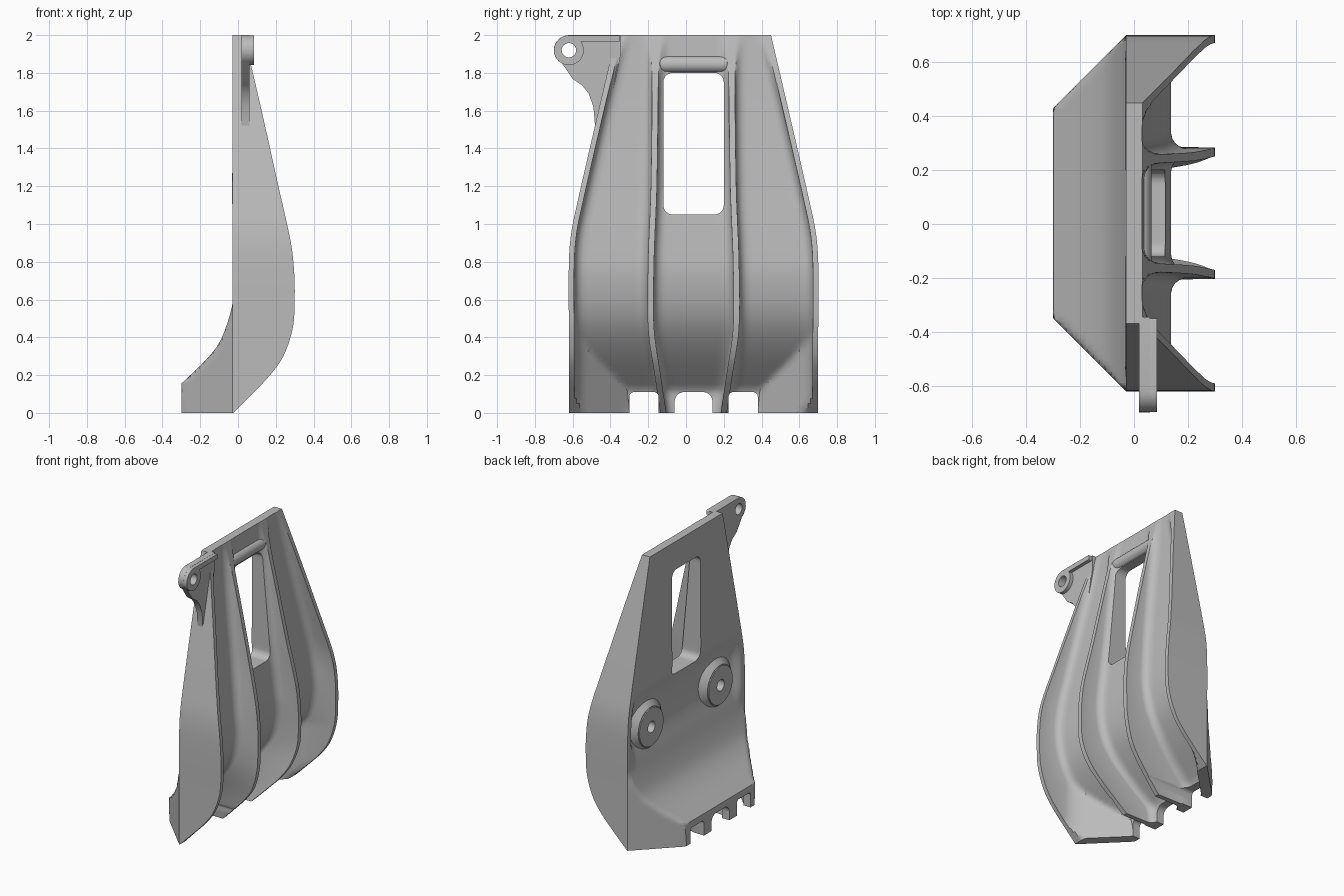
import bpy, bmesh, math
from mathutils import Matrix

old = bpy.data.objects.get("Cube")
if old:
    bpy.data.objects.remove(old, do_unlink=True)

steel = bpy.data.materials.new("cast grey")
steel.use_nodes = True
GREY = (0.5, 0.5, 0.5, 1)
steel.diffuse_color = GREY
steel.node_tree.nodes["Principled BSDF"].inputs["Base Color"].default_value = GREY

MID = 0.04      # middle of the panel along y
FACE = -0.03    # flat inner face


def smooth_curve(points):
    """Smooth function through (z, value) points."""
    n = len(points)
    slopes = []
    for i in range(n):
        a, b = points[max(i - 1, 0)], points[min(i + 1, n - 1)]
        slopes.append((b[1] - a[1]) / (b[0] - a[0]))

    def f(z):
        i = 0
        while i < n - 2 and z > points[i + 1][0]:
            i += 1
        (z0, v0), (z1, v1) = points[i], points[i + 1]
        h = z1 - z0
        t = min(max((z - z0) / h, 0), 1)
        return ((1 + 2 * t) * (1 - t) ** 2 * v0 + t * (1 - t) ** 2 * h * slopes[i]
                + t * t * (3 - 2 * t) * v1 + t * t * (t - 1) * h * slopes[i + 1])
    return f


# Profiles along the height
half_width = smooth_curve([(0, .66), (.4, .66), (.8, .66), (.95, .648), (1.1, .618), (1.55, .515), (2, .41)])
rib_x = smooth_curve([(0, -.025), (.1, .075), (.2, .17), (.3, .24), (.45, .29), (.6, .3),
                      (.75, .297), (.9, .28), (1.2, .214), (1.6, .125), (2, .032)])
skin_x = smooth_curve([(0, -.36), (.11, -.25), (.33, -.03), (.5, .085), (.7, .135), (.9, .13),
                       (1.2, .1), (1.7, .05), (2, .03)])
scoop_x = smooth_curve([(.155, -.3), (.28, -.17), (.37, -.1), (.48, -.055), (.6, -.022), (.75, .015),
                        (.9, .02), (1, 0), (1.1, FACE), (1.3, FACE), (2, FACE)])
rib_offset = smooth_curve([(0, .16), (.2, .19), (.45, .225), (.8, .225), (1.2, .21), (2, .2)])


def fillet(s, r=.055):
    return r - math.sqrt(r * r - (r - s) ** 2) if 0 <= s < r else 0


def inner_x(z, d):
    scoop = scoop_x(z) if z > .155 else -.3
    if scoop > FACE:
        t = min(max((d - .03) / .08, 0), 1)
        return FACE + (scoop - FACE) * t * t * (3 - 2 * t)
    return max(scoop, FACE - d)


def outer_x(z, d, rib_gap):
    if d < .03 or rib_gap < .0165:
        return max(rib_x(z), inner_x(z, d) + .002)
    base = max(skin_x(z), .07 - d if z < .6 else -1, inner_x(z, d) + .055)
    base += max(fillet(d - .03), fillet(rib_gap - .0165))
    return max(min(base, rib_x(z)), inner_x(z, d) + .002)


def span(a, b, n):
    return [a + (b - a) * i / n for i in range(1, n)]


def columns(z):
    """Half of the y positions, from the outer flange to the middle."""
    w, r = half_width(z), rib_offset(z)
    edge = [w - k for k in (0, .029, .031, .04, .055, .075, .1)]
    rib = [r + k for k in (.09, .07, .05, .033, .022, .017, .016, 0)]
    rib += [r - k for k in (.016, .017, .022, .033, .05, .07, .09)]
    return edge + span(edge[-1], rib[0], 14) + rib + span(rib[-1], 0, 5) + [0]


def finish(ob, angle=32):
    ob.data.materials.clear()
    ob.data.materials.append(steel)
    bpy.ops.object.select_all(action='DESELECT')
    ob.select_set(True)
    bpy.context.view_layer.objects.active = ob
    bpy.ops.object.shade_smooth_by_angle(angle=math.radians(angle))
    return ob


def make_object(name, bm):
    bmesh.ops.recalc_face_normals(bm, faces=bm.faces)
    me = bpy.data.meshes.new(name)
    bm.to_mesh(me)
    bm.free()
    ob = bpy.data.objects.new(name, me)
    bpy.context.collection.objects.link(ob)
    return ob


def prism(name, outline, x0, x1):
    """Extrude a (y, z) outline along x."""
    bm = bmesh.new()
    face = bm.faces.new([bm.verts.new((x0, y, z)) for y, z in outline])
    new = bmesh.ops.extrude_face_region(bm, geom=[face])["geom"]
    bmesh.ops.translate(bm, vec=(x1 - x0, 0, 0), verts=[v for v in new if isinstance(v, bmesh.types.BMVert)])
    return make_object(name, bm)


def arc(y, z, r, a0, a1, n=8):
    angles = [math.radians(a0 + (a1 - a0) * i / n) for i in range(n + 1)]
    return [(y + r * math.cos(a), z + r * math.sin(a)) for a in angles]


def rounded(y0, y1, z0, z1, r):
    return (arc(y1 - r, z1 - r, r, 0, 90) + arc(y0 + r, z1 - r, r, 90, 180)
            + arc(y0 + r, z0 + r, r, 180, 270) + arc(y1 - r, z0 + r, r, 270, 360))


def cone(name, centre, r1, r2, depth, axis='Y'):
    bm = bmesh.new()
    bmesh.ops.create_cone(bm, cap_ends=True, segments=40, radius1=r1, radius2=r2, depth=depth)
    bmesh.ops.transform(bm, matrix=Matrix.Translation(centre) @ Matrix.Rotation(math.radians(90), 4, axis),
                        verts=bm.verts)
    return make_object(name, bm)


def cut(ob, cutters):
    for c in cutters:
        mod = ob.modifiers.new("cut", 'BOOLEAN')
        mod.operation, mod.solver, mod.object = 'DIFFERENCE', 'EXACT', c
        bpy.context.view_layer.objects.active = ob
        bpy.ops.object.modifier_apply(modifier=mod.name)


# Cast panel: inner and outer skins with flanges and two ribs
bm = bmesh.new()
inner, outer = [], []
levels = sorted([i * .025 for i in range(81)] + [.156, .162])
for z in levels:
    half = columns(z)
    ys = [-y for y in half] + half[-2::-1]
    w, r = half_width(z), rib_offset(z)
    rows = [], []
    for y in ys:
        d, gap = w - abs(y), abs(abs(y) - r)
        rows[0].append(bm.verts.new((inner_x(z, d), MID + y, z)))
        rows[1].append(bm.verts.new((outer_x(z, d, gap), MID + y, z)))
    inner.append(rows[0])
    outer.append(rows[1])


def bridge(a, b):
    for i in range(len(a) - 1):
        bm.faces.new((a[i], a[i + 1], b[i + 1], b[i]))


for grid in (inner, outer):
    for low, high in zip(grid, grid[1:]):
        bridge(low, high)
for k in (0, -1):
    bridge(inner[k], outer[k])
    bridge([row[k] for row in inner], [row[k] for row in outer])
panel = make_object("panel", bm)

# Window, lip notches and bolt holes
cutters = [prism("window_cutter", rounded(-.12, .2, 1.05, 1.8, .05), -1, 1),
           prism("middle_notch_cutter", rounded(-.06, .14, -.2, .11, .05), -1, 1)]
for side in (-1, 1):
    ys = sorted((MID + side * .185, MID + side * .34))
    cutters.append(prism("side_notch_cutter", rounded(*ys, -.2, .11, .025), -1, 1))
holes = [cone("bolt_hole_cutter", (-.03, MID + s * .39, .78), .04, .04, .16) for s in (-1, 1)]
cut(panel, cutters + holes)
finish(panel)

# Bolt bosses with flared bases
for name, s, hole in (("right_boss", -1, holes[0]), ("left_boss", 1, holes[1])):
    y = MID + s * .39
    for part, r1, r2 in ((name, .135, .135), (name + "_flare", .14, .2)):
        boss = cone(part, (.005 if r1 == r2 else .006, y, .78), r1, r2, .068 if r1 == r2 else .055)
        cut(boss, [hole])
        finish(boss)

# Rounded bar over the window
finish(cone("window_bar", (.02, MID, 1.845), .045, .045, .4, 'X'))

# Hinge ear: thin web, raised eye and raised top edge
pin = cone("pin_hole_cutter", (.05, -.62, 1.92), .038, .038, .4)
web = arc(-.62, 1.92, .08, 90, 245) + [(-.60, 1.768), (-.55, 1.735), (-.515, 1.69), (-.49, 1.62),
                                       (-.48, 1.5), (-.43, 1.5), (-.345, 1.9), (-.345, 2)]
ear_parts = [prism("ear_web", web, .018, .06),
             prism("ear_eye", arc(-.62, 1.92, .079, 0, 350, 35), .02, .085),
             prism("ear_top_edge", rounded(-.62, -.35, 1.965, 1.999, .008), .02, .085)]
for part in ear_parts:
    cut(part, [pin])
    finish(part)

for c in cutters + holes + [pin]:
    c.hide_render = True
    c.hide_set(True)
